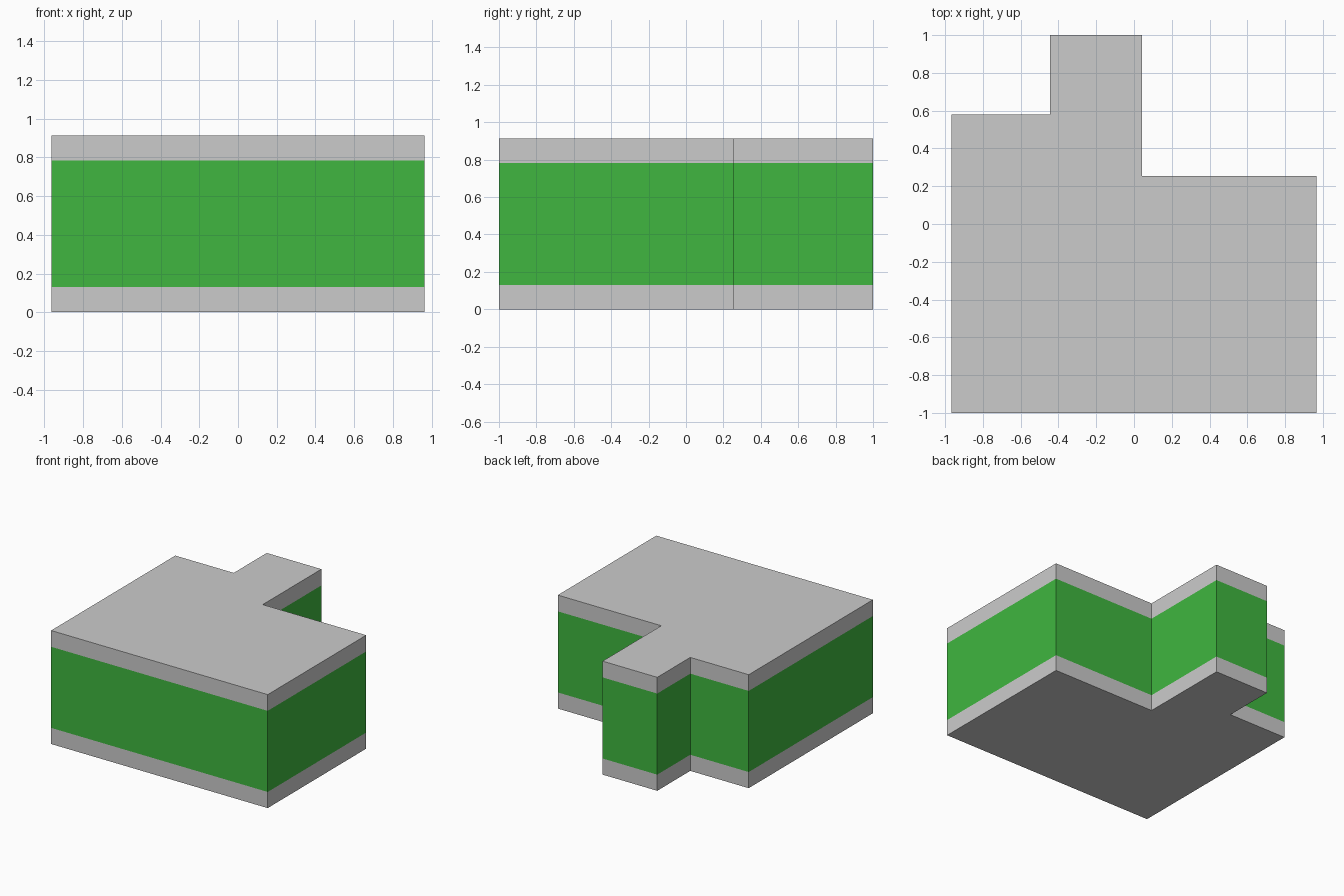
import bpy
import bmesh

if "Cube" in bpy.data.objects:
    bpy.data.objects.remove(bpy.data.objects["Cube"])

# Footprint of the block, counter-clockwise seen from above
OUTLINE = [(-0.965, -1), (0.965, -1), (0.965, 0.253), (0.043, 0.253),
           (0.043, 1), (-0.444, 1), (-0.444, 0.58), (-0.965, 0.58)]


def layer(name, z0, z1, cap_bottom=False, cap_top=False, material=None):
    """Wall ring following the outline, closed only where it is exposed."""
    bm = bmesh.new()
    low = [bm.verts.new((x, y, z0)) for x, y in OUTLINE]
    high = [bm.verts.new((x, y, z1)) for x, y in OUTLINE]
    n = len(OUTLINE)
    for i in range(n):
        j = (i + 1) % n
        bm.faces.new((low[i], low[j], high[j], high[i]))
    if cap_bottom:
        bm.faces.new(low[::-1])
    if cap_top:
        bm.faces.new(high)
    mesh = bpy.data.meshes.new(name)
    bm.to_mesh(mesh)
    bm.free()
    if material:
        mesh.materials.append(material)
    obj = bpy.data.objects.new(name, mesh)
    bpy.context.collection.objects.link(obj)
    return obj


green = bpy.data.materials.new("green")
green.diffuse_color = (0.05, 0.47, 0.05, 1)
green.use_nodes = True
green.node_tree.nodes["Principled BSDF"].inputs["Base Color"].default_value = green.diffuse_color

# Grey plinth, green wall band, grey roof slab
layer("base_band", 0, 0.13, cap_bottom=True)
layer("wall_band", 0.13, 0.783, material=green)
layer("roof_slab", 0.783, 0.914, cap_top=True)
